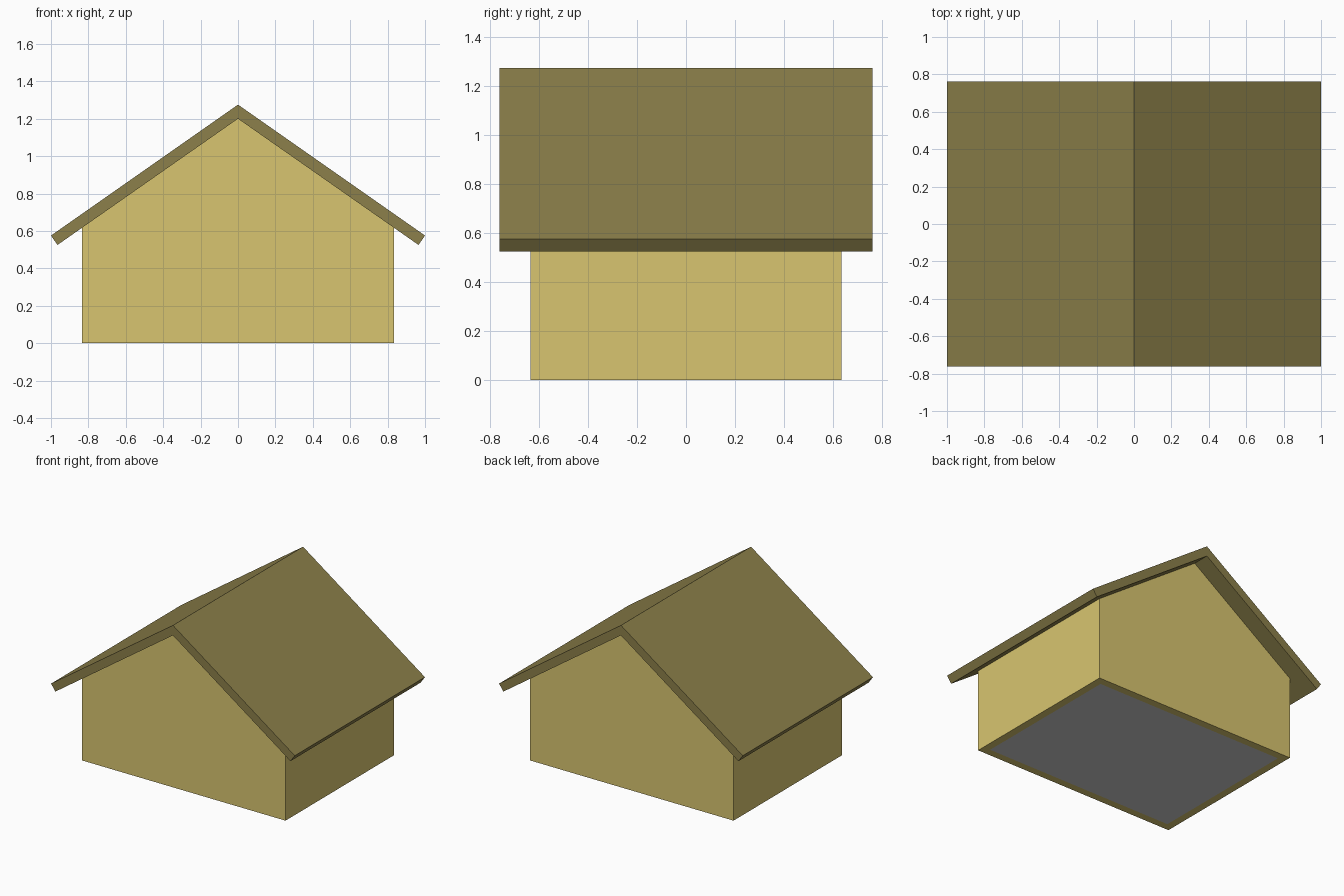
import bpy, bmesh

if "Cube" in bpy.data.objects:
    bpy.data.objects.remove(bpy.data.objects["Cube"])


def material(name, color):
    m = bpy.data.materials.new(name)
    m.diffuse_color = (*color, 1)
    m.use_nodes = True
    m.node_tree.nodes["Principled BSDF"].inputs["Base Color"].default_value = m.diffuse_color
    return m


def prism(name, half_profile, depth, mat=None, open_faces=False):
    """Mirror an x-z half profile across x = 0 and extrude it along y."""
    profile = half_profile + [(-x, z) for x, z in reversed(half_profile) if x > 0]
    bm = bmesh.new()
    face = bm.faces.new([bm.verts.new((x, -depth / 2, z)) for x, z in profile])
    ext = bmesh.ops.extrude_face_region(bm, geom=[face], use_keep_orig=True)
    moved = [v for v in ext["geom"] if isinstance(v, bmesh.types.BMVert)]
    bmesh.ops.translate(bm, verts=moved, vec=(0, depth, 0))
    bmesh.ops.recalc_face_normals(bm, faces=bm.faces)
    if open_faces:  # keep only the upright faces
        bmesh.ops.delete(bm, geom=[f for f in bm.faces if abs(f.normal.z) > 0.1],
                         context='FACES')
    me = bpy.data.meshes.new(name)
    bm.to_mesh(me)
    bm.free()
    ob = bpy.data.objects.new(name, me)
    bpy.context.collection.objects.link(ob)
    if mat:
        me.materials.append(mat)
    return ob


wall_mat = material("wall_yellow", (0.69, 0.56, 0.16))
roof_mat = material("roof_olive", (0.262, 0.216, 0.069))

# Gabled walls, a hollow shell thickened inward
walls = prism("walls", [(0, 1.2), (0.835, 0.616), (0.835, 0)], 1.27, wall_mat, True)
shell = walls.modifiers.new("thickness", 'SOLIDIFY')
shell.thickness = 0.057
shell.offset = -1
shell.use_even_offset = True

# Floor slab between the walls
prism("floor", [(0.778, 0.05), (0.778, 0)], 1.156)

# Roof: two overhanging slopes, mitred at the ridge
roof = bpy.data.objects.new("roof", bpy.data.meshes.new("roof"))
bpy.context.collection.objects.link(roof)
bm = bmesh.new()
ends = [[bm.verts.new((x, y, z)) for x, z in
         [(0, 1.275), (1, 0.575), (0.965, 0.525), (0, 1.2)]] for y in (-0.763, 0.763)]
for end in ends:
    bm.faces.new(end)
for i in range(3):  # ridge side stays open for the mirror
    bm.faces.new([ends[0][i], ends[0][i + 1], ends[1][i + 1], ends[1][i]])
bmesh.ops.recalc_face_normals(bm, faces=bm.faces)
bm.to_mesh(roof.data)
bm.free()
roof.data.materials.append(roof_mat)
roof.modifiers.new("other_slope", 'MIRROR')
